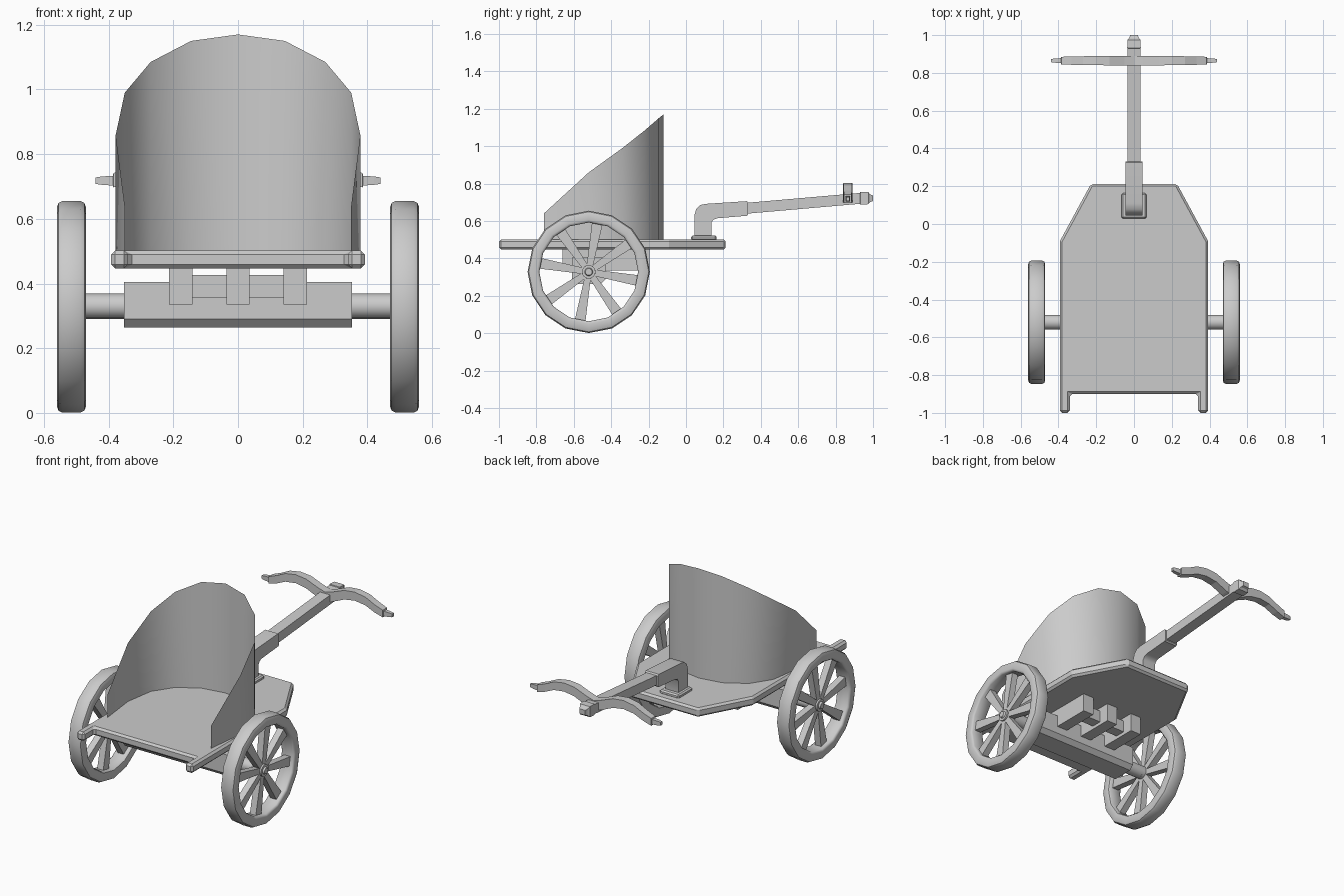
import bpy, bmesh, math
from mathutils import Vector, Matrix

if "Cube" in bpy.data.objects:
    bpy.data.objects.remove(bpy.data.objects["Cube"])


def finish(name, bm, smooth=None, bevel=0, mirror=False):
    bmesh.ops.recalc_face_normals(bm, faces=bm.faces)
    me = bpy.data.meshes.new(name)
    bm.to_mesh(me)
    bm.free()
    ob = bpy.data.objects.new(name, me)
    bpy.context.collection.objects.link(ob)
    if smooth:
        bpy.context.view_layer.objects.active = ob
        ob.select_set(True)
        bpy.ops.object.shade_smooth_by_angle(angle=math.radians(smooth))
        ob.select_set(False)
    if bevel:
        b = ob.modifiers.new("bevel", 'BEVEL')
        b.width, b.segments = bevel, 1
    if mirror:
        ob.modifiers.new("mirror", 'MIRROR')
    return ob


def place(axis, u, v, w):
    return {'x': (w, u, v), 'y': (u, w, v), 'z': (u, v, w)}[axis]


def loft(name, rings, closed=True, **kw):
    """Skin a list of rings of 3D points, capping the ends."""
    bm = bmesh.new()
    rs = [[bm.verts.new(p) for p in r] for r in rings]
    n = len(rs[0])
    for a, b in zip(rs, rs[1:]):
        for i in range(n):
            bm.faces.new((a[i], a[(i + 1) % n], b[(i + 1) % n], b[i]))
    if closed:
        bm.faces.new(rs[0])
        bm.faces.new(rs[-1])
    return finish(name, bm, **kw)


def prism(name, axis, pts, lo, hi, **kw):
    return loft(name, [[place(axis, u, v, w) for u, v in pts] for w in (lo, hi)], **kw)


def box(name, x0, x1, y0, y1, z0, z1, **kw):
    return prism(name, 'z', [(x0, y0), (x1, y0), (x1, y1), (x0, y1)], z0, z1, **kw)


def circle(x, r, n, cy, cz):
    return [(x, cy + r * math.sin(2 * math.pi * i / n), cz + r * math.cos(2 * math.pi * i / n))
            for i in range(n)]


def sym(half):
    """Complete a right-hand outline with its mirrored left half."""
    return half + [(-x, y) for x, y in reversed(half)]


# Deck with two rear prongs
prism("deck", 'z', sym([(0.34, -0.9), (0.34, -1), (0.392, -1), (0.392, -0.09), (0.228, 0.212)]),
      0.447, 0.502, bevel=0.012)

# Curved body wall: thin vertical sheet with sloping top edge
half = [(0.35, -0.76, 0.64), (0.378, -0.52, 0.86), (0.35, -0.34, 0.99),
        (0.27, -0.22, 1.085), (0.145, -0.145, 1.15)]
rail = half + [(0, -0.12, 1.17)] + [(-x, y, z) for x, y, z in reversed(half)]
bm = bmesh.new()
cols = [(bm.verts.new((x, y, 0.49)), bm.verts.new((x, y, z))) for x, y, z in rail]
for a, b in zip(cols, cols[1:]):
    bm.faces.new((a[0], b[0], b[1], a[1]))
finish("body_wall", bm, smooth=50)

# Wheels
CY, CZ = -0.52, 0.328
rim = [(0.472, 0.270), (0.470, 0.278), (0.470, 0.308), (0.475, 0.321), (0.487, 0.327),
       (0.543, 0.327), (0.555, 0.321), (0.560, 0.308), (0.560, 0.278), (0.558, 0.270),
       (0.550, 0.264), (0.480, 0.264), (0.472, 0.270)]
loft("wheel_rim", [circle(x, r, 16, CY, CZ) for x, r in rim], closed=False, smooth=40, mirror=True)

bm = bmesh.new()
for k in range(8):
    a = math.radians(80 + 45 * k)
    d, t = Vector((0, math.cos(a), math.sin(a))), Vector((0, -math.sin(a), math.cos(a)))
    ends = []
    for r, w in ((0.02, 0.016), (0.272, 0.029)):
        ends.append([bm.verts.new(Vector((0.515 + sx * 0.02, CY, CZ)) + d * r + t * w * st)
                     for sx, st in ((-1, -1), (1, -1), (1, 1), (-1, 1))])
    for i in range(4):
        j = (i + 1) % 4
        bm.faces.new((ends[0][i], ends[0][j], ends[1][j], ends[1][i]))
finish("spokes", bm, mirror=True)

hub = [(0.475, 0.038), (0.545, 0.036), (0.545, 0.022), (0.556, 0.018)]
loft("hub", [circle(x, r, 16, CY, CZ) for x, r in hub], smooth=40, mirror=True)

# Axle, axle beam and supports under the deck
loft("axle", [circle(x, 0.039, 16, CY, CZ + 0.002) for x in (-0.5, 0.5)], smooth=40)
prism("axle_beam", 'x', [(-0.61, 0.29), (-0.585, 0.264), (-0.455, 0.264), (-0.43, 0.29),
                         (-0.43, 0.405), (-0.61, 0.405)], -0.352, 0.352)
for i, x in enumerate((-0.177, 0, 0.177)):
    box(f"deck_support_{i + 1}", x - 0.036, x + 0.036, -0.66, -0.195, 0.335, 0.455)
for i, y in enumerate((-0.63, -0.3)):
    box(f"cross_bar_{i + 1}", -0.16, 0.16, y - 0.025, y + 0.04, 0.355, 0.427)

# Draw pole: base plate, elbow socket, shaft and end cap
box("pole_base", -0.066, 0.066, 0.028, 0.164, 0.495, 0.522, bevel=0.008)
elbow = [(0.045, 0.51), (0.045, 0.63), (0.055, 0.665), (0.078, 0.686), (0.11, 0.692),
         (0.325, 0.706), (0.332, 0.698), (0.332, 0.635), (0.325, 0.628), (0.17, 0.615),
         (0.147, 0.608), (0.135, 0.59), (0.135, 0.51)]
prism("pole_elbow", 'x', elbow, -0.044, 0.044, smooth=40)
shaft = [(0.31, 0.667, 0.034, 0.029), (0.93, 0.721, 0.034, 0.029), (0.932, 0.721, 0.036, 0.034),
         (0.975, 0.722, 0.034, 0.032), (0.985, 0.722, 0.026, 0.02), (1.0, 0.722, 0.02, 0.015)]
loft("pole_shaft", [[(-w, y, z - h), (w, y, z - h), (w, y, z + h), (-w, y, z + h)]
                    for y, z, w, h in shaft])

# Yoke: double-bowed bar with tapered tips, (x, z, half depth, half height)
arm = [(0.05, 0.735, 0.025, 0.03), (0.13, 0.768, 0.025, 0.028), (0.2, 0.777, 0.024, 0.026),
       (0.27, 0.766, 0.023, 0.025), (0.33, 0.738, 0.022, 0.024), (0.385, 0.719, 0.02, 0.022),
       (0.387, 0.718, 0.013, 0.015), (0.42, 0.718, 0.011, 0.013), (0.44, 0.718, 0.008, 0.01)]
full = [(-x, z, d, h) for x, z, d, h in reversed(arm)] + [(0, 0.72, 0.025, 0.03)] + arm
loft("yoke", [[(x, 0.865 - d, z - h), (x, 0.865 + d, z - h), (x, 0.865 + d, z + h),
               (x, 0.865 - d, z + h)] for x, z, d, h in full])
